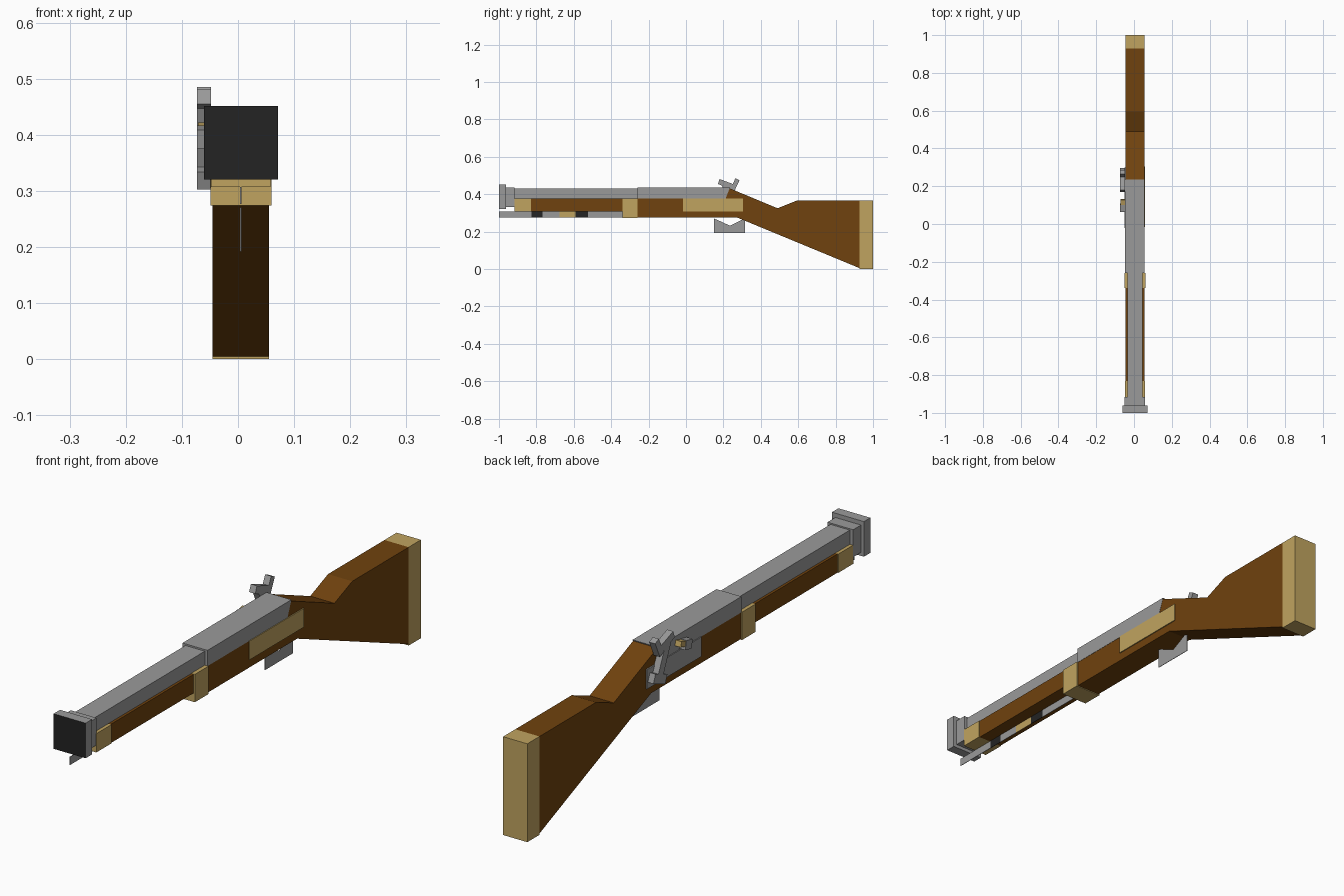
import bpy
import bmesh
import math

cube = bpy.data.objects.get("Cube")
if cube:
    bpy.data.objects.remove(cube, do_unlink=True)


def material(name, rgb):
    linear = [((c / 255 + 0.055) / 1.055) ** 2.4 for c in rgb] + [1.0]
    mat = bpy.data.materials.new(name)
    mat.use_nodes = True
    mat.diffuse_color = linear
    mat.node_tree.nodes["Principled BSDF"].inputs["Base Color"].default_value = linear
    return mat


STEEL = material("steel grey", (154, 154, 154))
WOOD = material("walnut brown", (112, 66, 14))
BRASS = material("brass", (192, 164, 96))
BLACK = material("bore black", (35, 35, 35))


def prism(name, profile, x0, x1, mat):
    """Extrude a side profile of (y, z) points across the width."""
    bm = bmesh.new()
    face = bm.faces.new([bm.verts.new((x0, y, z)) for y, z in profile])
    grown = bmesh.ops.extrude_face_region(bm, geom=[face])["geom"]
    verts = [g for g in grown if isinstance(g, bmesh.types.BMVert)]
    bmesh.ops.translate(bm, verts=verts, vec=(x1 - x0, 0, 0))
    bmesh.ops.recalc_face_normals(bm, faces=bm.faces)
    mesh = bpy.data.meshes.new(name)
    bm.to_mesh(mesh)
    bm.free()
    mesh.materials.append(mat)
    obj = bpy.data.objects.new(name, mesh)
    bpy.context.collection.objects.link(obj)
    return obj


def box(name, x, y, z, mat):
    profile = [(y[0], z[0]), (y[1], z[0]), (y[1], z[1]), (y[0], z[1])]
    return prism(name, profile, x[0], x[1], mat)


def bar(name, start, end, thick, x, mat):
    """Slanted bar between two (y, z) points."""
    dy, dz = end[0] - start[0], end[1] - start[1]
    k = thick / 2 / math.hypot(dy, dz)
    ny, nz = -dz * k, dy * k
    profile = [(start[0] + ny, start[1] + nz), (end[0] + ny, end[1] + nz),
               (end[0] - ny, end[1] - nz), (start[0] - ny, start[1] - nz)]
    return prism(name, profile, x[0], x[1], mat)


# Wooden stock and brass fittings
BODY = (-0.045, 0.055)
prism("stock", [(-0.26, 0.277), (0.27, 0.277), (0.928, 0.005), (0.928, 0.367),
                (0.595, 0.367), (0.49, 0.325), (0.23, 0.433), (0.21, 0.377),
                (-0.26, 0.377)], *BODY, WOOD)
box("fore_stock", BODY, (-0.83, -0.34), (0.307, 0.377), WOOD)
box("butt_plate", BODY, (0.928, 1.0), (0, 0.367), BRASS)
box("fore_end_cap", (-0.048, 0.058), (-0.918, -0.83), (0.307, 0.377), BRASS)
box("middle_band", (-0.049, 0.06), (-0.34, -0.26), (0.274, 0.378), BRASS)
box("side_plate", (0.05, 0.059), (-0.015, 0.305), (0.308, 0.378), BRASS)

# Barrel, from breech to muzzle
prism("breech", [(-0.26, 0.377), (0.212, 0.377), (0.235, 0.436), (-0.26, 0.436)],
      -0.047, 0.056, STEEL)
box("barrel", (-0.035, 0.045), (-0.916, -0.26), (0.375, 0.43), STEEL)
box("muzzle_collar", (-0.049, 0.057), (-0.962, -0.916), (0.333, 0.435), STEEL)
muzzle = box("muzzle_ring", (-0.061, 0.071), (-1.0, -0.962), (0.32, 0.451), STEEL)
muzzle.data.materials.append(BLACK)
for poly in muzzle.data.polygons:
    if poly.normal.y < -0.9:
        poly.material_index = 1

# Flat ramrod in coloured lengths, and flat trigger guard
THIN = (0.004, 0.006)
rod = [(-1.0, STEEL), (-0.825, BLACK), (-0.767, STEEL), (-0.677, BRASS),
       (-0.59, BLACK), (-0.525, STEEL), (-0.34, None)]
for i, (start, mat) in enumerate(rod[:-1]):
    box(f"ramrod_section_{i + 1}", THIN, (start, rod[i + 1][0]), (0.277, 0.307), mat)
prism("trigger_guard", [(0.15, 0.192), (0.315, 0.192), (0.315, 0.265), (0.3, 0.264),
                        (0.235, 0.232), (0.165, 0.264), (0.15, 0.27)], *THIN, STEEL)

# Lock on the right side
LOCK = (-0.073, -0.048)
box("lock_plate", (-0.05, -0.04), (-0.02, 0.3), (0.305, 0.378), STEEL)
bar("hammer_foot", (0.29, 0.345), (0.22, 0.318), 0.034, LOCK, STEEL)
bar("hammer_arm", (0.255, 0.34), (0.205, 0.455), 0.032, LOCK, STEEL)
bar("hammer_jaw", (0.175, 0.468), (0.25, 0.44), 0.028, LOCK, STEEL)
bar("hammer_spur", (0.247, 0.42), (0.275, 0.48), 0.024, LOCK, STEEL)
bar("pan", (0.068, 0.392), (0.105, 0.4), 0.034, LOCK, STEEL)
bar("pan_cover", (0.1, 0.404), (0.13, 0.412), 0.02, (-0.071, -0.046), BRASS)
